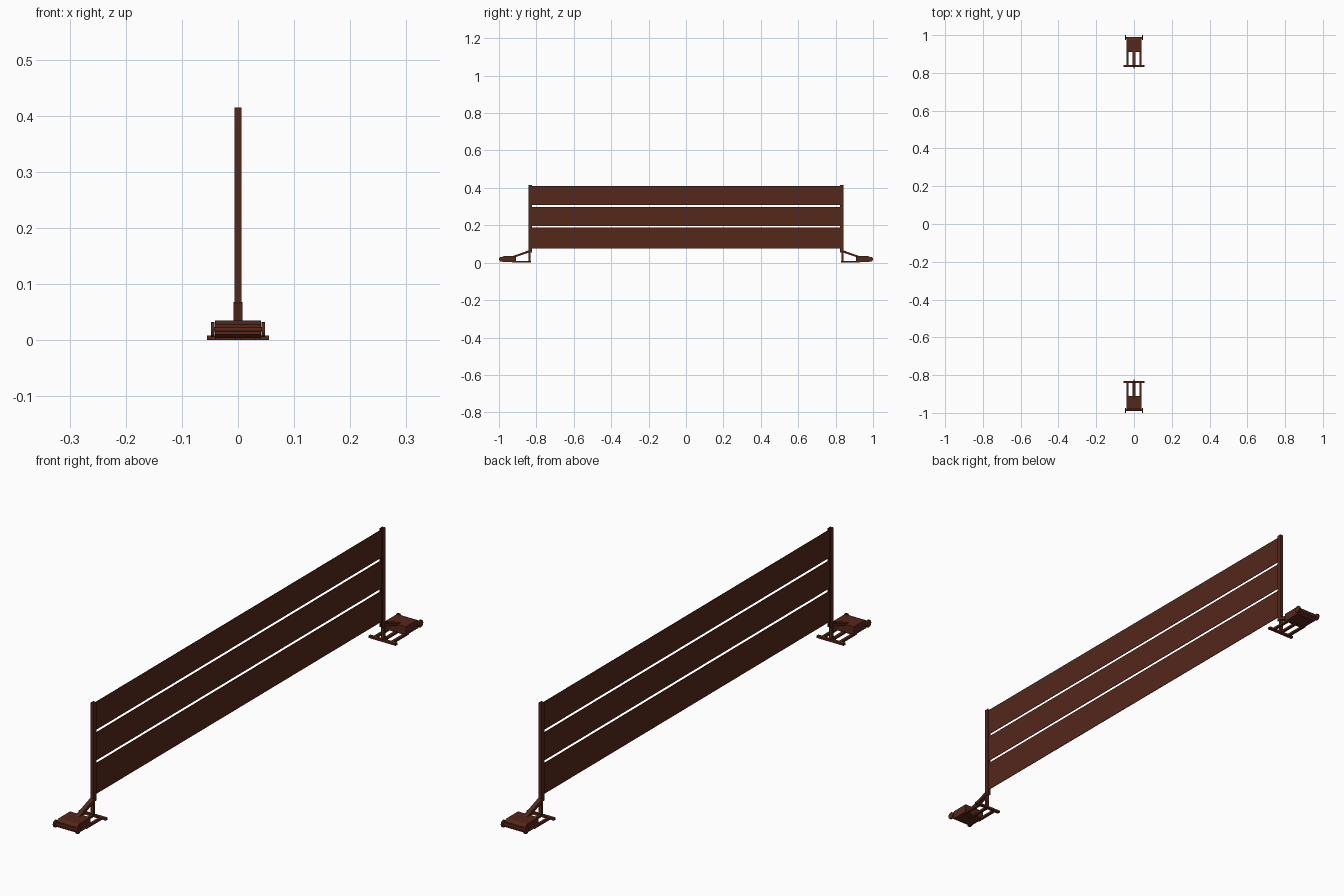
import bpy, bmesh, math
from mathutils import Matrix

if "Cube" in bpy.data.objects:
    bpy.data.objects.remove(bpy.data.objects["Cube"])

brown = bpy.data.materials.new("dark_brown")
brown.diffuse_color = (0.09, 0.02, 0.01, 1)
brown.use_nodes = True
brown.node_tree.nodes["Principled BSDF"].inputs["Base Color"].default_value = brown.diffuse_color


def finish(name, bm):
    bmesh.ops.recalc_face_normals(bm, faces=bm.faces)
    me = bpy.data.meshes.new(name)
    bm.to_mesh(me)
    bm.free()
    me.materials.append(brown)
    ob = bpy.data.objects.new(name, me)
    bpy.context.collection.objects.link(ob)
    return ob


def box(name, x0, x1, y0, y1, z0, z1):
    bm = bmesh.new()
    bmesh.ops.create_cube(bm, size=1)
    for v in bm.verts:
        v.co = (x1 if v.co.x > 0 else x0, y1 if v.co.y > 0 else y0,
                z1 if v.co.z > 0 else z0)
    return finish(name, bm)


def prism(name, x0, x1, profile, s):
    """Extrude a (y, z) profile along x; s picks the end of the barrier."""
    bm = bmesh.new()
    f = bm.faces.new([bm.verts.new((x0, s * y, z)) for y, z in profile])
    ext = bmesh.ops.extrude_face_region(bm, geom=[f])
    for g in ext["geom"]:
        if isinstance(g, bmesh.types.BMVert):
            g.co.x = x1
    return finish(name, bm)


# Three thin boards
for i, (z0, z1) in enumerate([(0.075, 0.187), (0.197, 0.299), (0.309, 0.411)]):
    box(f"board_{i + 1}", -0.001, 0.001, -0.828, 0.828, z0, z1)

for s, side in ((-1, "front"), (1, "back")):
    def ybox(name, x0, x1, y0, y1, z0, z1):
        a, b = sorted((s * y0, s * y1))
        return box(f"{side}_{name}", x0, x1, a, b, z0, z1)

    # Upright with slot lips holding the boards
    ybox("post", -0.006, 0.006, 0.832, 0.841, 0, 0.415)
    for k in (-1, 1):
        a, b = sorted((k * 0.003, k * 0.006))
        ybox("post_lip", a, b, 0.824, 0.833, 0.055, 0.415)

    # Ground frame
    ybox("crossbar", -0.055, 0.055, 0.83, 0.841, 0, 0.008)
    for k in (-1, 0, 1):
        ybox("rail", k * 0.035 - 0.005, k * 0.035 + 0.005, 0.84, 0.93, 0, 0.008)

    # Sloping brace
    prism(f"{side}_brace", -0.008, 0.008,
          [(0.836, 0.055), (0.836, 0.068), (0.93, 0.034), (0.93, 0.024)], s)

    # Weight block with a chamfered outer end
    prism(f"{side}_weight", -0.041, 0.041,
          [(0.91, 0.004), (0.91, 0.035), (0.975, 0.035), (0.988, 0.028),
           (0.988, 0.01), (0.98, 0.004)], s)

    # Wheels and axle
    def disc(name, x, width, r):
        bm = bmesh.new()
        bmesh.ops.create_cone(bm, cap_ends=True, segments=16, radius1=r, radius2=r,
                              depth=width,
                              matrix=Matrix.Translation((x, s * 0.987, 0.019)) @
                              Matrix.Rotation(math.pi / 2, 4, 'Y'))
        finish(f"{side}_{name}", bm)

    disc("axle", 0, 0.09, 0.004)
    for k in (-1, 1):
        disc("wheel", k * 0.045, 0.006, 0.013)
